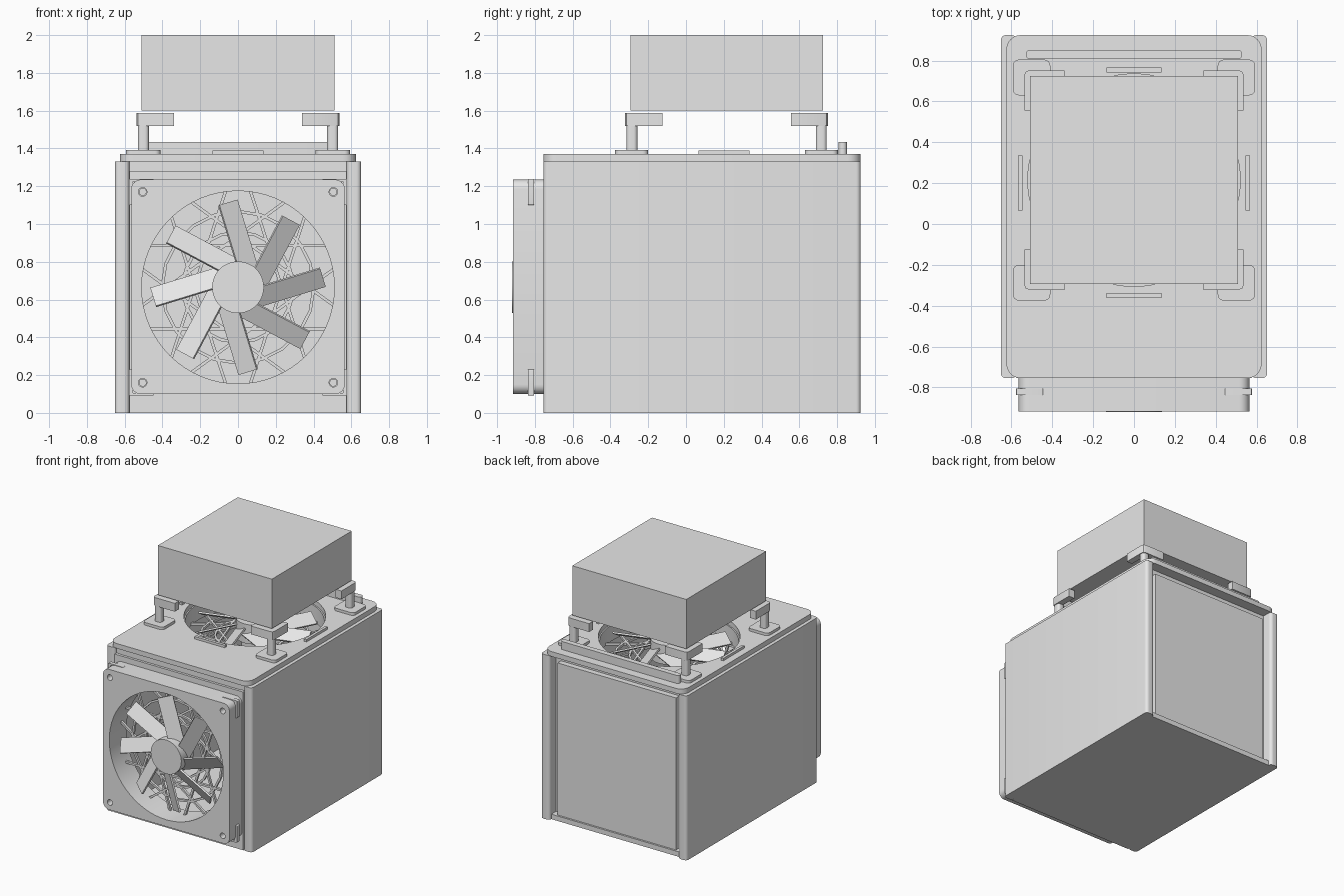
import bpy, math
from mathutils import Matrix, Vector

if "Cube" in bpy.data.objects:
    bpy.data.objects.remove(bpy.data.objects["Cube"])

grey = bpy.data.materials.new("grey")
grey.diffuse_color = (0.8, 0.8, 0.8, 1)
grey.use_nodes = True
grey.node_tree.nodes["Principled BSDF"].inputs["Base Color"].default_value = grey.diffuse_color
UP = Matrix()
FRONT = Matrix.Rotation(math.pi / 2, 4, 'X')   # local z faces -y


def rounded(x0, x1, y0, y1, r=0.0, n=6):
    """Rounded rectangle outline."""
    if r == 0:
        return [(x0, y0), (x1, y0), (x1, y1), (x0, y1)]
    corners = [(x1 - r, y1 - r), (x0 + r, y1 - r), (x0 + r, y0 + r), (x1 - r, y0 + r)]
    return [(cx + r * math.cos((q + k / n) * math.pi / 2), cy + r * math.sin((q + k / n) * math.pi / 2))
            for q, (cx, cy) in enumerate(corners) for k in range(n + 1)]


def circle(r, n=64, cx=0, cy=0):
    return [(cx + r * math.cos(2 * math.pi * k / n), cy + r * math.sin(2 * math.pi * k / n)) for k in range(n)]


def plate(name, outlines, z0, z1, matrix=UP):
    """Extrude a flat profile; inner outlines become holes."""
    cu = bpy.data.curves.new(name, 'CURVE')
    cu.dimensions, cu.fill_mode, cu.extrude = '2D', 'BOTH', (z1 - z0) / 2
    for pts in outlines:
        sp = cu.splines.new('POLY')
        sp.points.add(len(pts) - 1)
        for p, (x, y) in zip(sp.points, pts):
            p.co = (x, y, 0, 1)
        sp.use_cyclic_u = True
    ob = bpy.data.objects.new(name, cu)
    bpy.context.collection.objects.link(ob)
    ob.matrix_world = matrix @ Matrix.Translation((0, 0, (z0 + z1) / 2))
    bpy.ops.object.select_all(action='DESELECT')
    ob.select_set(True)
    bpy.context.view_layer.objects.active = ob
    bpy.ops.object.convert(target='MESH')
    ob = bpy.context.object
    ob.name = name
    ob.data.materials.clear()
    ob.data.materials.append(grey)
    bpy.ops.object.shade_smooth_by_angle(angle=math.radians(30))
    return ob


def box(name, x0, x1, y0, y1, z0, z1, r=0.0, matrix=UP):
    return plate(name, [rounded(x0, x1, y0, y1, r)], z0, z1, matrix)


def fan(prefix, matrix):
    """Hub, eight pitched blades and a crossed guard, facing local +z."""
    plate(prefix + "_hub", [circle(0.137, 48)], -0.07, 0.085, matrix)
    for k in range(8):
        turn = Matrix.Rotation(math.radians(107 + 45 * k), 4, 'Z')
        pitch = Matrix.Translation((0, -0.08, 0.02)) @ Matrix.Rotation(math.radians(30), 4, 'X')
        box(prefix + "_blade", 0.05, 0.445, -0.058, 0.058, -0.007, 0.007, 0, matrix @ turn @ pitch)
    for k in range(10):
        for s in (-1, 1):
            turn = Matrix.Rotation(math.radians(36 * k), 4, 'Z')
            box(prefix + "_guard_bar", 0, 0.47, s * 0.22 - 0.008, s * 0.22 + 0.008,
                -0.075, -0.055, 0, matrix @ turn)
    for r in (0.3, 0.41):
        plate(prefix + "_guard_ring", [circle(r, 20), circle(r - 0.016, 20)], -0.075, -0.055, matrix)


# Case: floor, side panels, back and front walls
box("floor", -0.575, 0.575, -0.755, 0.9, 0, 0.04)
for s in (-1, 1):
    xs = sorted((s * 0.652, s * 0.575))
    box("side_panel", *xs, -0.755, 0.925, 0, 1.33, 0.025)
    xs = sorted((s * 0.58, s * 0.53))
    box("side_liner", *xs, -0.73, 0.84, 0, 1.33)
box("back_wall", -0.575, 0.575, 0.80, 0.84, 0, 1.33)
box("back_panel", -0.53, 0.53, 0.83, 0.885, 0.03, 1.27)
plate("front_wall", [rounded(-0.575, 0.575, 0, 1.28), circle(0.51, cy=0.665)], 0.70, 0.755, FRONT)
box("front_upper_rail", -0.535, 0.535, -0.735, -0.69, 1.27, 1.33)

# Lid with round opening, and the duct under it
TOP_Y = 0.215
lid = rounded(-0.625, 0.625, -0.755, 0.925, 0.07)
plate("lid", [lid, circle(0.52, cy=TOP_Y)], 1.33, 1.37)
plate("top_fan_frame", [rounded(-0.53, 0.53, -0.35, 0.78), circle(0.51, cy=TOP_Y)], 1.2, 1.33)
fan("top_fan", Matrix.Translation((0, TOP_Y, 1.275)))

# Front fan frame with screw holes
CZ = 0.665
holes = [circle(0.023, 16, sx * 0.505, CZ + sz * 0.505) for sx in (-1, 1) for sz in (-1, 1)]
plate("front_fan_frame", [rounded(-0.565, 0.565, 0.1, 1.235, 0.05), circle(0.51, cy=CZ)] + holes,
      0.755, 0.917, FRONT)
for sx in (-1, 1):
    for sz in (-1, 1):
        box("screw", sx * 0.505 - 0.02, sx * 0.505 + 0.02, CZ + sz * 0.505 - 0.02, CZ + sz * 0.505 + 0.02,
            0.76, 0.86, 0.019, FRONT)
fan("front_fan", Matrix.Translation((0, -0.835, CZ)) @ FRONT)

# Corner clips around the front frame
for sx in (-1, 1):
    for sz in (-1, 1):
        x0, x1 = sorted((sx * 0.577, sx * 0.445))
        z0, z1 = sorted((CZ + sz * 0.574, CZ + sz * 0.56))
        box("frame_clip", x0, x1, z0, z1, 0.805, 0.837, 0.006, FRONT)
        x0, x1 = sorted((sx * 0.577, sx * 0.555))
        z0, z1 = sorted((CZ + sz * 0.574, CZ + sz * 0.435))
        box("frame_clip", x0, x1, z0, z1, 0.805, 0.837, 0.006, FRONT)

# Raised strips and rear bar on the lid
for y in (-0.35, 0.755):
    box("lid_strip", -0.135, 0.135, y - 0.012, y + 0.012, 1.37, 1.39)
for x in (-0.557, 0.557):
    box("lid_strip", x - 0.011, x + 0.011, 0.065, 0.335, 1.37, 1.39)
box("rear_bar", -0.53, 0.53, 0.808, 0.852, 1.37, 1.435, 0.021)

# Corner brackets: foot, post and angled arm
for sx in (-1, 1):
    for sy in (-1, 1):
        def part(name, xa, xb, ya, yb, z0, z1, r):
            x0, x1 = sorted((sx * xa, sx * xb))
            y0, y1 = sorted((TOP_Y + sy * ya, TOP_Y + sy * yb))
            box(name, x0, x1, y0, y1, z0, z1, r)
        part("bracket_foot", 0.41, 0.593, 0.415, 0.59, 1.37, 1.392, 0.03)
        part("bracket_post", 0.472, 0.53, 0.472, 0.53, 1.392, 1.54, 0.02)
        arm = [(0.34, 0.485), (0.485, 0.485), (0.485, 0.34), (0.537, 0.34), (0.537, 0.515),
               (0.53, 0.53), (0.515, 0.537), (0.34, 0.537)]
        plate("bracket_arm", [[(sx * x, TOP_Y + sy * y) for x, y in arm]], 1.52, 1.587)

# Raised block
box("top_block", -0.51, 0.51, TOP_Y - 0.51, TOP_Y + 0.51, 1.6, 2.0)
